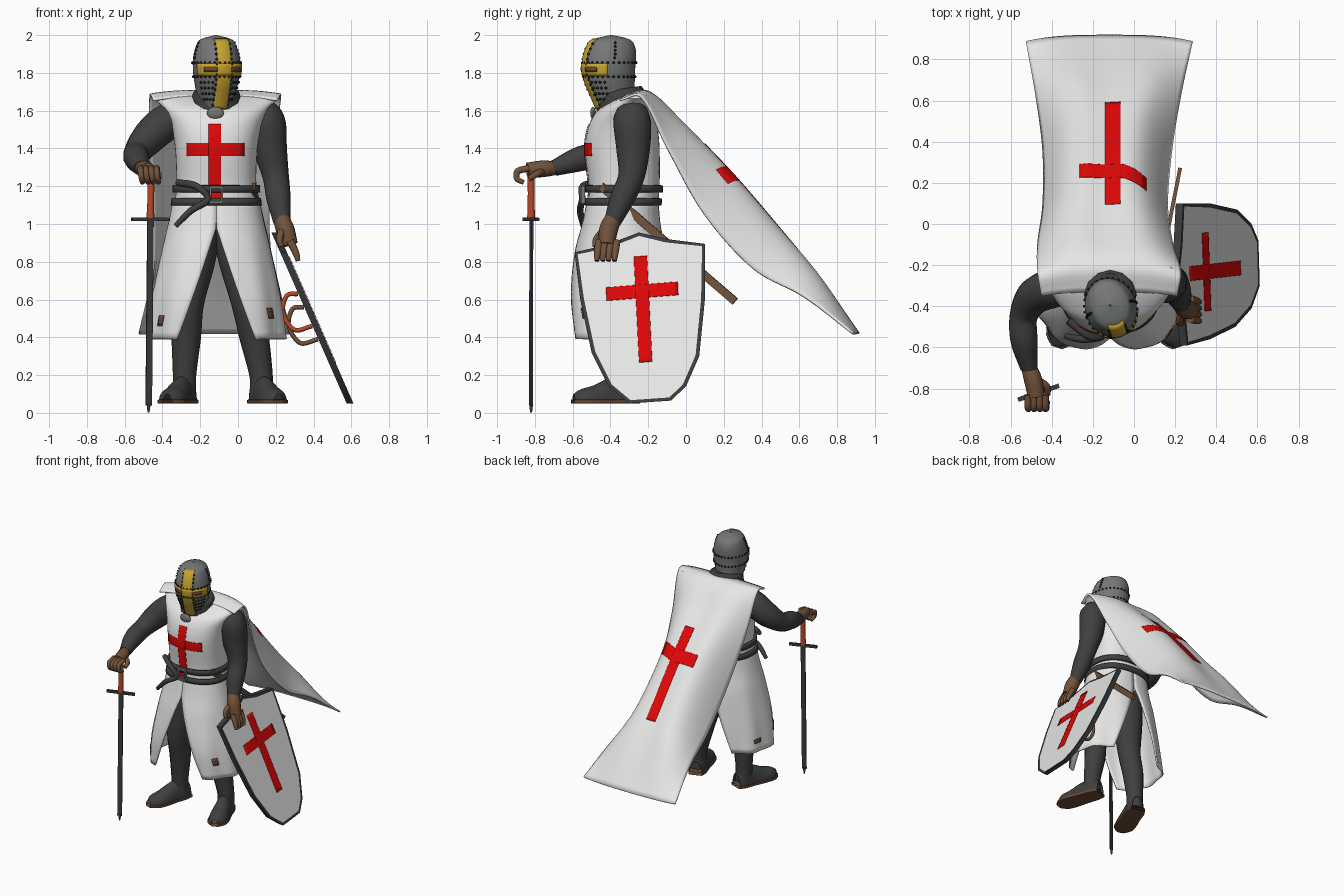
import bpy, bmesh, math
from mathutils import Vector, Matrix

if "Cube" in bpy.data.objects:
    bpy.data.objects.remove(bpy.data.objects["Cube"])


def material(name, *rgb):
    m = bpy.data.materials.new(name)
    m.use_nodes = True
    m.diffuse_color = (*rgb, 1)
    m.node_tree.nodes["Principled BSDF"].inputs["Base Color"].default_value = (*rgb, 1)
    return m


CLOTH = material("white cloth", .8, .795, .79)
MAIL = material("dark mail", .05, .05, .05)
STEEL = material("grey steel", .18, .185, .185)
GOLD = material("gold trim", .58, .38, .03)
RED = material("red dye", .74, .002, .002)
GLOVE = material("brown leather", .17, .085, .042)
GRIP = material("rust leather", .5, .065, .02)
BLACK = material("black", .012, .012, .012)
SOLE = material("sole brown", .15, .07, .035)
IRON = material("dark iron", .042, .044, .046)
CX = -.115
TAU = math.tau


def finish(name, me, *mats, thick=0):
    ob = bpy.data.objects.new(name, me)
    bpy.context.collection.objects.link(ob)
    for m in mats:
        me.materials.append(m)
    me.shade_smooth()
    me.set_sharp_from_angle(angle=.75)
    if thick:
        mod = ob.modifiers.new("thickness", 'SOLIDIFY')
        mod.thickness, mod.offset = thick, 0


def from_bmesh(name, bm, *mats, thick=0):
    bmesh.ops.remove_doubles(bm, verts=bm.verts, dist=.0002)
    bmesh.ops.recalc_face_normals(bm, faces=bm.faces)
    me = bpy.data.meshes.new(name)
    bm.to_mesh(me)
    bm.free()
    finish(name, me, *mats, thick=thick)


def sample(rows, k):
    """Smooth interpolation of rows keyed by their first value."""
    n = len(rows) - 1
    i = max([j for j in range(n) if rows[j][0] <= k + 1e-9] or [0])
    a, b = rows[i], rows[i + 1]
    p, q = rows[max(i - 1, 0)], rows[min(i + 2, n)]
    h = b[0] - a[0]
    t = min(max((k - a[0]) / h, 0), 1)
    out = []
    for c in range(1, len(a)):
        m0 = (b[c] - p[c]) / (b[0] - p[0]) * h
        m1 = (q[c] - a[c]) / (q[0] - a[0]) * h
        d = b[c] - a[c]
        out.append(a[c] + t * (m0 + t * (3 * d - 2 * m0 - m1 + t * (m0 + m1 - 2 * d))))
    return out


def surface(name, f, u0, u1, v0, v1, nu, nv, mat, thick=0):
    bm = bmesh.new()
    grid = [[bm.verts.new(f(u0 + (u1 - u0) * i / nu, v0 + (v1 - v0) * j / nv))
             for i in range(nu + 1)] for j in range(nv + 1)]
    for r, s in zip(grid, grid[1:]):
        for i in range(nu):
            bm.faces.new((r[i], r[i + 1], s[i + 1], s[i]))
    from_bmesh(name, bm, mat, thick=thick)


def limb(name, pts, mat):
    """Round tube through (x, y, z, radius) points."""
    rows = [(i, *p) for i, p in enumerate(pts)]
    cu = bpy.data.curves.new(name, 'CURVE')
    cu.dimensions, cu.bevel_depth, cu.bevel_resolution, cu.use_fill_caps = '3D', 1, 4, True
    sp = cu.splines.new('POLY')
    sp.points.add(6 * (len(pts) - 1))
    for i, pt in enumerate(sp.points):
        x, y, z, r = sample(rows, i / 6)
        pt.co, pt.radius = (x, y, z, 1), r
    tmp = bpy.data.objects.new(name + " path", cu)
    bpy.context.collection.objects.link(tmp)
    me = bpy.data.meshes.new_from_object(tmp.evaluated_get(bpy.context.evaluated_depsgraph_get()))
    bpy.data.objects.remove(tmp)
    finish(name, me, mat)


def solid(name, mat, loc, size, rot=Matrix(), ball=False):
    bm = bmesh.new()
    if ball:
        bmesh.ops.create_uvsphere(bm, u_segments=16, v_segments=10, radius=.5)
    else:
        bmesh.ops.create_cube(bm, size=1)
    bmesh.ops.scale(bm, vec=size, verts=bm.verts)
    bmesh.ops.transform(bm, matrix=Matrix.Translation(loc) @ rot, verts=bm.verts)
    from_bmesh(name, bm, mat)


def power(v, p):
    return math.copysign(abs(v) ** p, v)


def hull(rows, p=1, off=0):
    """Rounded body from (z, half width, front y, back y) rows."""
    def f(a, z):
        w, yf, yb = sample(rows, z)
        return Vector((CX + (w + off) * power(math.sin(a), p),
                       (yf + yb) / 2 - ((yb - yf) / 2 + off) * power(math.cos(a), p), z))
    return f


def front(rows, p, off):
    """Same body, addressed by x on its front."""
    def f(x, z):
        s = max(-1, min(1, (x - CX) / sample(rows, z)[0]))
        return hull(rows, p, off)(math.asin(power(s, 1 / p)), z)
    return f


def cross(name, f, upright, bar):
    for part, area in (("upright", upright), ("bar", bar)):
        surface(f"{name}_{part}", f, *area, 12, 24, RED, thick=.002)


# Tunic body, shoulders and chest cross
TORSO = [(1.08, .225, -.52, -.15), (1.2, .212, -.515, -.14), (1.4, .218, -.535, -.14),
         (1.52, .24, -.515, -.15), (1.6, .275, -.47, -.16), (1.64, .305, -.41, -.17),
         (1.675, .338, -.34, -.175), (1.69, .24, -.3, -.19), (1.695, .003, -.26, -.25)]
surface("tunic", hull(TORSO, .85), 0, TAU, 1.08, 1.695, 48, 40, CLOTH)
cross("chest_cross", front(TORSO, .85, .004), (-.155, -.09, 1.11, 1.53), (-.27, .03, 1.36, 1.43))

# Belts, buckle and hanging end
for name, z in (("upper_belt", 1.167), ("lower_belt", 1.098)):
    surface(name, hull(TORSO, .85, .01), 0, TAU, z, z + .038, 48, 2, MAIL, thick=.018)
for dx, dz, w, h in ((-.03, 0, .012, .09), (.03, 0, .012, .09), (0, .04, .06, .012), (0, -.04, .06, .012)):
    solid("buckle_frame", STEEL, (CX + dx, -.545, 1.155 + dz), (w, .02, h))
limb("belt_tail", [(-.32, -.47, 1.22, .018), (-.22, -.545, 1.2, .019), (-.16, -.55, 1.13, .017),
                   (-.25, -.56, 1.07, .018), (-.33, -.545, .99, .014)], MAIL)
solid("neck_clasp", STEEL, (-.12, -.492, 1.588), (.09, .03, .065), ball=True)

# Split skirt, one panel per side
SKIRT = [(.38, .365, -.615, -.08), (.6, .335, -.625, -.09), (.85, .285, -.585, -.11),
         (1, .25, -.545, -.14), (1.12, .225, -.52, -.15)]


def skirt(side, off=0):
    def f(u, z):
        gap = max(0, .98 - z) * .95
        a = gap + (math.pi - 2 * gap) * u
        p = hull(SKIRT, .9, off + .014 * math.cos(9 * a) * max(0, 1 - z))(a, z)
        return Vector((CX + side * (p.x - CX), p.y, z))
    return f


for side, word, low in ((-1, "right", .46), (1, "left", .5)):
    surface(word + "_skirt_panel", skirt(side), 0, 1, .39, 1.12, 30, 20, CLOTH, thick=.01)
    surface(word + "_skirt_patch", skirt(side, .009), .18, .25, low, low + .055, 3, 3, SOLE, thick=.005)
surface("side_skirt_patch", skirt(-1, .009), .6, .7, .46, .49, 3, 3, SOLE, thick=.005)

# Legs, boots and soles
FOOT = [(0, .045, .09), (.05, .06, .13), (.14, .062, .12), (.24, .07, .075), (.31, .06, .055), (.35, .02, .03)]
for word, side, hip, knee, ankle in (("right", -1, -.2, -.265, -.283), ("left", 1, -.03, .05, .122)):
    limb(word + "_leg", [(hip, -.33, 1.02, .12), ((hip + knee) / 2, -.35, .8, .11), (knee, -.37, .58, .085),
                         ((knee + ankle) / 2, -.34, .4, .078), (ankle, -.33, .2, .062),
                         (ankle, -.33, .09, .062)], MAIL)
    turn = Matrix.Translation((ankle, -.33, .07)) @ Matrix.Rotation(side * .33, 4, 'Z')

    def boot(a, s):
        w, h = sample(FOOT, s)
        return turn @ Vector((w * math.cos(a), .07 - s, max(0, h * math.sin(a))))

    def sole(a, s):
        w = sample(FOOT, s)[0] + .008
        return turn @ Vector((w * power(math.cos(a), .3), .075 - s * 1.03, .011 * power(math.sin(a), .3) - .01))

    surface(word + "_boot", boot, 0, TAU, 0, .35, 24, 16, MAIL)
    surface(word + "_sole", sole, 0, TAU, 0, .35, 16, 16, SOLE)

# Arms and hands
limb("right_arm", [(-.3, -.3, 1.56, .09), (-.39, -.31, 1.53, .097), (-.48, -.35, 1.45, .09),
                   (-.535, -.44, 1.375, .07), (-.535, -.56, 1.345, .068), (-.51, -.7, 1.295, .043)], MAIL)
limb("left_arm", [(.1, -.29, 1.6, .08), (.15, -.285, 1.54, .1), (.17, -.28, 1.4, .09),
                  (.2, -.29, 1.25, .07), (.215, -.34, 1.13, .064), (.232, -.39, 1.01, .045)], MAIL)
limb("right_palm", [(-.51, -.7, 1.295, .038), (-.49, -.76, 1.292, .044), (-.475, -.84, 1.285, .04)], GLOVE)
limb("left_palm", [(.23, -.385, 1.03, .044), (.25, -.41, .97, .05), (.275, -.42, .89, .043)], GLOVE)
for i in range(4):
    x, y = -.515 + .028 * i, -.46 + .031 * i
    limb(f"right_finger_{i}", [(x, -.83, 1.295, .018), (x, -.89, 1.28, .017),
                               (x + .005, -.895, 1.24, .015), (x + .01, -.86, 1.22, .013)], GLOVE)
    limb(f"left_finger_{i}", [(.275, y, .91, .021), (.305, y - .008, .85, .019),
                              (.318, y - .012, .805, .013)], GLOVE)
limb("right_thumb", [(-.47, -.76, 1.28, .02), (-.425, -.79, 1.265, .018), (-.42, -.83, 1.24, .014)], GLOVE)
limb("left_thumb", [(.235, -.43, .97, .022), (.22, -.475, .92, .018), (.23, -.48, .88, .014)], GLOVE)

# Sword resting on its point
TURN = Matrix.Rotation(.33, 4, 'Z') @ Matrix.Rotation(.01, 4, 'Y')
solid("sword_blade", IRON, (-.468, -.82, .53), (.034, .01, .98), TURN)
limb("sword_point", [(-.473, -.82, .05, .011), (-.474, -.82, .001, .005)], IRON)
solid("sword_guard", IRON, (-.464, -.82, 1.025), (.21, .022, .018), TURN)
limb("sword_grip", [(-.464, -.82, 1.03, .021), (-.462, -.82, 1.12, .018), (-.46, -.82, 1.25, .018)], GRIP)

# Helmet: shell, gold trim, eye slits, rivets
HELM = [(1.6, .06, -.47, -.34), (1.68, .095, -.505, -.275), (1.75, .115, -.535, -.27),
        (1.82, .125, -.55, -.268), (1.88, .122, -.545, -.262), (1.94, .105, -.525, -.268),
        (1.98, .078, -.49, -.3), (2, .004, -.4, -.39)]
PIVOT = Matrix.Translation((CX, -.4, 0))
HEAD = PIVOT @ Matrix.Rotation(.3, 4, 'Z') @ PIVOT.inverted()


def worn(f):
    return lambda a, z: HEAD @ f(a, z)


surface("helmet", worn(hull(HELM)), 0, TAU, 1.6, 2, 40, 32, STEEL)
surface("gold_upright", worn(front(HELM, 1, .003)), CX - .037, CX + .037, 1.61, 1.98, 8, 24, GOLD, thick=.005)
surface("gold_brow", worn(hull(HELM, 1, .004)), -1.25, 1.25, 1.785, 1.85, 24, 4, GOLD, thick=.006)
for side in (-1, 1):
    surface("eye_slit", worn(hull(HELM, 1, .008)), side * .3, side * .85, 1.806, 1.832, 8, 1, SOLE, thick=.004)
shell = worn(hull(HELM, 1, .002))
ridge = worn(front(HELM, 1, .002))
spots = [shell(TAU * i / 30, z) for i in range(30) for z in (1.78, 1.854)]
spots += [ridge(CX + s * .04, 1.63 + .027 * i) for i in range(13) for s in (-1, 1)]
spots += [shell(s * 1.5, 1.88 + .02 * i) for i in range(5) for s in (-1, 1)]
spots += [shell(s * (.5 + .2 * i), 1.66 + .03 * j) for i in range(4) for j in range(4) for s in (-1, 1)]
bm = bmesh.new()
for p in spots:
    bmesh.ops.create_icosphere(bm, subdivisions=1, radius=.008, matrix=Matrix.Translation(p))
from_bmesh("helmet_rivets", bm, BLACK)
limb("mail_collar", [(CX, -.34, 1.6, .135), (CX, -.342, 1.69, .124), (CX, -.345, 1.715, .1)], MAIL)

# Cape: centre line and edge line, joined by an arched section with two long ridges
CAPE = [(-.5, -.33, 1.675, -.35, 1.655, -.12, .33), (0, -.2, 1.7, -.24, 1.675, -.12, .347),
        (1, 0, 1.52, -.09, 1.4, -.14, .325), (2, .25, 1.265, .1, 1.06, -.14, .30),
        (3, .5, .975, .36, .77, -.13, .31), (4, .7, .73, .63, .62, -.125, .35),
        (5, .915, .42, .885, .42, -.12, .405)]


def cape(u, t, off=0):
    yc, zc, ye, ze, x, w = sample(CAPE, t)
    k = abs(u) ** 3
    d = off - .011 * math.cos(u * 5.5) * max(0, min(t, 1, 5 - t))
    return Vector((x + w * u, yc + (ye - yc) * k + d * .7, zc + (ze - zc) * k + d * .7))


def cape_by_x(x, t):
    *_, c, w = sample(CAPE, t)
    return cape((x - c) / w, t + max(0, x + .06) * -1.2, .0085)


surface("cape", cape, -1, 1, -.5, 5, 48, 55, CLOTH, thick=.012)
cross("cape_cross", cape_by_x, (-.14, -.065, 1.4, 3.45), (-.265, .06, 1.9, 2.16))

# Shield: bordered plate, cross and hand straps
def tilt(z, off=0):
    return .228 + .44 * (.88 - z) + off


OUTLINE = [(-.59, .85), (-.42, .89), (-.25, .955), (-.1, .92), (.1, .895), (.1, .6), (.07, .3),
           (0, .14), (-.08, .065), (-.3, .05), (-.41, .14), (-.5, .32), (-.56, .6)]
bm = bmesh.new()
back, face = [bm.faces.new([bm.verts.new((tilt(z, o), y, z)) for y, z in OUTLINE]) for o in (-.018, .018)]
for a, b in zip(list(back.edges), list(face.edges)):
    bm.faces.new((a.verts[0], a.verts[1], b.verts[1], b.verts[0]))
bmesh.ops.recalc_face_normals(bm, faces=bm.faces)
bmesh.ops.inset_individual(bm, faces=[back, face], thickness=.02)
face.material_index, back.material_index = 1, 2
from_bmesh("shield", bm, IRON, CLOTH, STEEL)


def shield_front(y, z):
    z2 = z + .08 * (y + .22)
    return Vector((tilt(z2, .021), y + .05 * (.6 - z), z2))


cross("shield_cross", shield_front, (-.265, -.195, .27, .83), (-.42, -.04, .61, .68))
for y, top, mat in ((-.36, .63, GRIP), (-.14, .56, GLOVE)):
    low = top - .17
    x = tilt(top, -.02)
    limb("shield_strap", [(x, y, top, .012), (x - .06, y, top - .01, .012), (x - .08, y, top - .1, .012),
                          (x - .02, y, low - .02, .012), (tilt(low, -.02), y, low, .012)], mat)

# Scabbard on the left hip
ALONG = Vector((.14, .71, -.61))
solid("scabbard", GLOVE, (.152, -.095, .895), (.018, ALONG.length, .042),
      ALONG.to_track_quat('Y', 'Z').to_matrix().to_4x4())
